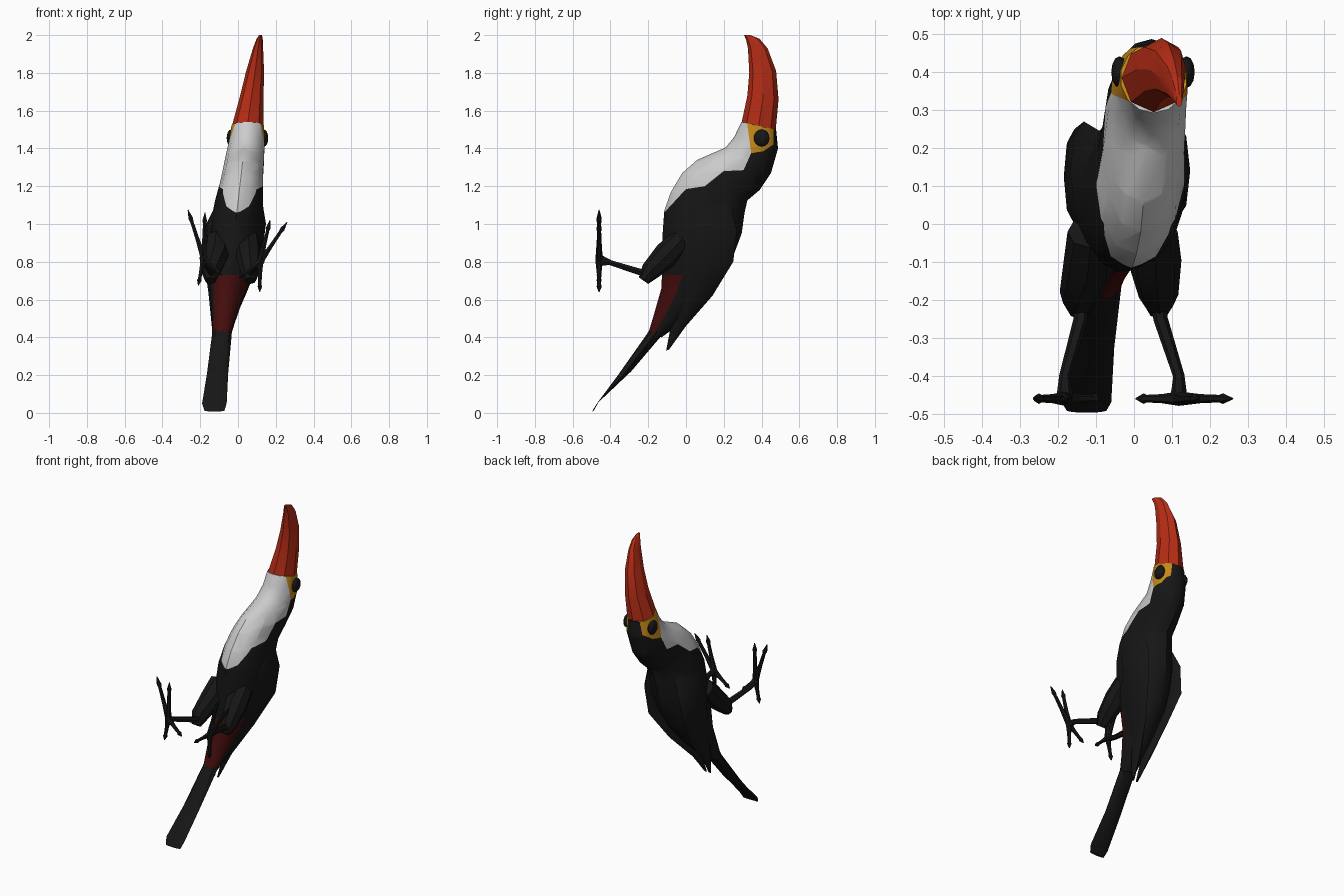
import bpy, bmesh, math
from mathutils import Vector

cube = bpy.data.objects.get("Cube")
if cube:
    bpy.data.objects.remove(cube, do_unlink=True)


def material(name, color):
    m = bpy.data.materials.new(name)
    m.use_nodes = True
    m.diffuse_color = (*color, 1)
    bsdf = next(n for n in m.node_tree.nodes if n.type == 'BSDF_PRINCIPLED')
    bsdf.inputs["Base Color"].default_value = (*color, 1)
    return m


BLACK = material("feather black", (0.008, 0.008, 0.008))
WHITE = material("throat white", (0.6, 0.6, 0.6))
YELLOW = material("eye patch yellow", (0.55, 0.25, 0.01))
RED = material("beak red", (0.48, 0.026, 0.008))
VENT = material("vent dark red", (0.06, 0.004, 0.004))


def finish(name, bm, mats, angle=35):
    bmesh.ops.recalc_face_normals(bm, faces=bm.faces[:])
    me = bpy.data.meshes.new(name)
    bm.to_mesh(me)
    bm.free()
    ob = bpy.data.objects.new(name, me)
    bpy.context.collection.objects.link(ob)
    for m in mats:
        me.materials.append(m)
    bpy.ops.object.select_all(action='DESELECT')
    ob.select_set(True)
    bpy.context.view_layer.objects.active = ob
    bpy.ops.object.shade_smooth_by_angle(angle=math.radians(angle))
    return ob


def skin(bm, rings):
    """Bridge a list of closed rings of points and cap both ends."""
    loops = [[bm.verts.new(p) for p in r] for r in rings]
    n = len(loops[0])
    for a, b in zip(loops, loops[1:]):
        for i in range(n):
            j = (i + 1) % n
            bm.faces.new((a[i], a[j], b[j], b[i]))
    bm.faces.new(loops[0])
    bm.faces.new(loops[-1])


def loft(stations, sides):
    """Each station: front y, z, back y, z, centre x, half width."""
    bm = bmesh.new()
    rings = []
    for fy, fz, by, bz, cx, hw in stations:
        front, back = Vector((cx, fy, fz)), Vector((cx, by, bz))
        mid, half = (front + back) / 2, (front - back) / 2
        angles = [math.tau * i / sides for i in range(sides)]
        rings.append([mid + half * math.cos(a) + Vector((hw * math.sin(a), 0, 0))
                      for a in angles])
    skin(bm, rings)
    return bm


def tube(bm, points, radii, sides=6):
    points = [Vector(p) for p in points]
    rings = []
    for i, p in enumerate(points):
        d = points[min(i + 1, len(points) - 1)] - points[max(i - 1, 0)]
        q = d.to_track_quat('Z', 'Y')
        rings.append([p + q @ Vector((radii[i] * math.cos(math.tau * k / sides),
                                      radii[i] * math.sin(math.tau * k / sides), 0))
                      for k in range(sides)])
    skin(bm, rings)


def inside(y, z, poly):
    hit = False
    for (ay, az), (by, bz) in zip(poly, poly[1:] + poly[:1]):
        if (az > z) != (bz > z) and y < (by - ay) * (z - az) / (bz - az) + ay:
            hit = not hit
    return hit


def cut(bm, a, b):
    bmesh.ops.bisect_plane(bm, geom=bm.verts[:] + bm.edges[:] + bm.faces[:], dist=1e-5,
                           plane_co=(0, *a), plane_no=(0, a[1] - b[1], b[0] - a[0]))


# Head and body in one skin, coloured by cut regions
body = loft([
    (.293, 1.54, .477, 1.50, .052, .088),
    (.255, 1.46, .487, 1.40, .046, .097),
    (.210, 1.405, .45, 1.27, .035, .105),
    (.06, 1.34, .39, 1.18, .025, .11),
    (-.02, 1.27, .325, 1.125, .018, .118),
    (-.08, 1.17, .31, 1.06, .006, .13),
    (-.115, 1.07, .295, .95, -.005, .14),
    (-.125, .93, .25, .83, -.02, .138),
    (-.125, .80, .18, .70, -.04, .12),
    (-.13, .66, .06, .56, -.06, .088),
    (-.17, .52, -.06, .45, -.077, .062),
    (-.20, .42, -.13, .40, -.085, .048)], 14)
bib_edge = [(-.12, 1.055), (0, 1.185), (.1, 1.2), (.2, 1.28), (.305, 1.285), (.345, 1.375)]
patch = [(.32, 1.56), (.345, 1.375), (.41, 1.385), (.462, 1.42), (.467, 1.56)]
bib = bib_edge + [(.32, 1.56), (-.3, 1.56), (-.3, 1.055)]
for line in (bib_edge, patch):
    for a, b in zip(line, line[1:]):
        cut(body, a, b)
cut(body, (0, .73), (1, .73))
body.normal_update()
bmesh.ops.recalc_face_normals(body, faces=body.faces[:])
for f in body.faces:
    c = f.calc_center_median()
    if inside(c.y, c.z, patch):
        f.material_index = 2
    elif inside(c.y, c.z, bib):
        f.material_index = 1
    elif c.z < .73 and f.normal.y < -.4:
        f.material_index = 3
finish("body", body, [BLACK, WHITE, YELLOW, VENT])

# Beak
finish("beak", loft([
    (.295, 1.54, .475, 1.50, .052, .084),
    (.325, 1.68, .49, 1.66, .072, .063),
    (.335, 1.80, .477, 1.81, .09, .048),
    (.328, 1.93, .432, 1.93, .106, .027),
    (.318, 1.975, .39, 1.98, .114, .017),
    (.308, 2.0, .34, 2.0, .119, .008)], 8), [RED], 25)

# Tail
finish("tail", loft([
    (-.16, .50, -.06, .50, -.08, .055),
    (-.205, .42, -.12, .42, -.085, .052),
    (-.36, .20, -.29, .22, -.108, .056),
    (-.475, .045, -.465, .055, -.125, .065),
    (-.497, .008, -.487, .012, -.125, .052)], 8), [BLACK])

# Folded wings, placed either side of the leaning body axis
wing = [(.10, 1.19, .23, 1.12, .02, .085, .018),
        (.01, 1.03, .27, .97, -.01, .122, .036),
        (0, .86, .25, .80, -.03, .127, .028),
        (-.04, .66, .14, .62, -.055, .078, .024),
        (-.08, .46, .0, .46, -.085, .036, .018),
        (-.105, .33, -.09, .335, -.09, .015, .007)]
for side, label in ((-1, "right"), (1, "left")):
    finish(label + "_wing", loft([(*w[:4], w[4] + side * w[5], w[6]) for w in wing], 8), [BLACK])

# Eyes
for side, label in ((-1, "right"), (1, "left")):
    bm = bmesh.new()
    bmesh.ops.create_uvsphere(bm, u_segments=12, v_segments=8, radius=1)
    for v in bm.verts:
        v.co = Vector((.05 + side * .088 + v.co.x * .022, .40 + v.co.y * .042, 1.455 + v.co.z * .045))
    finish(label + "_eye", bm, [BLACK])

# Legs: hip x, knee x, foot centre x and z, then toe tips as x, z
legs = {"right": (-.115, -.145, -.182, .82,
                  [(-.265, 1.075), (-.175, 1.06), (-.21, .675), (-.085, .73)]),
        "left": (.055, .065, .118, .80,
                 [(.26, 1.01), (.17, 1.02), (.115, .64), (.005, .715)])}
for label, (hip, knee, fx, fz, toes) in legs.items():
    bm = bmesh.new()
    tube(bm, [(hip, -.02, .92), (hip, -.10, .84), (knee, -.19, .75), (knee, -.225, .70)],
         [.06, .07, .052, .03], 8)
    finish(label + "_thigh", bm, [BLACK])

    bm = bmesh.new()
    foot = Vector((fx, -.46, fz))
    tube(bm, [(knee, -.19, .73), (knee + .005, -.25, .748), (fx, -.40, .795), foot],
         [.024, .019, .015, .023])
    for tx, tz in toes:
        tip = Vector((tx, -.46, tz))
        tube(bm, [foot.lerp(tip, t) for t in (0, .4, .75, .82, 1)],
             [.019, .012, .010, .014, .002])
    finish(label + "_foot", bm, [BLACK])
